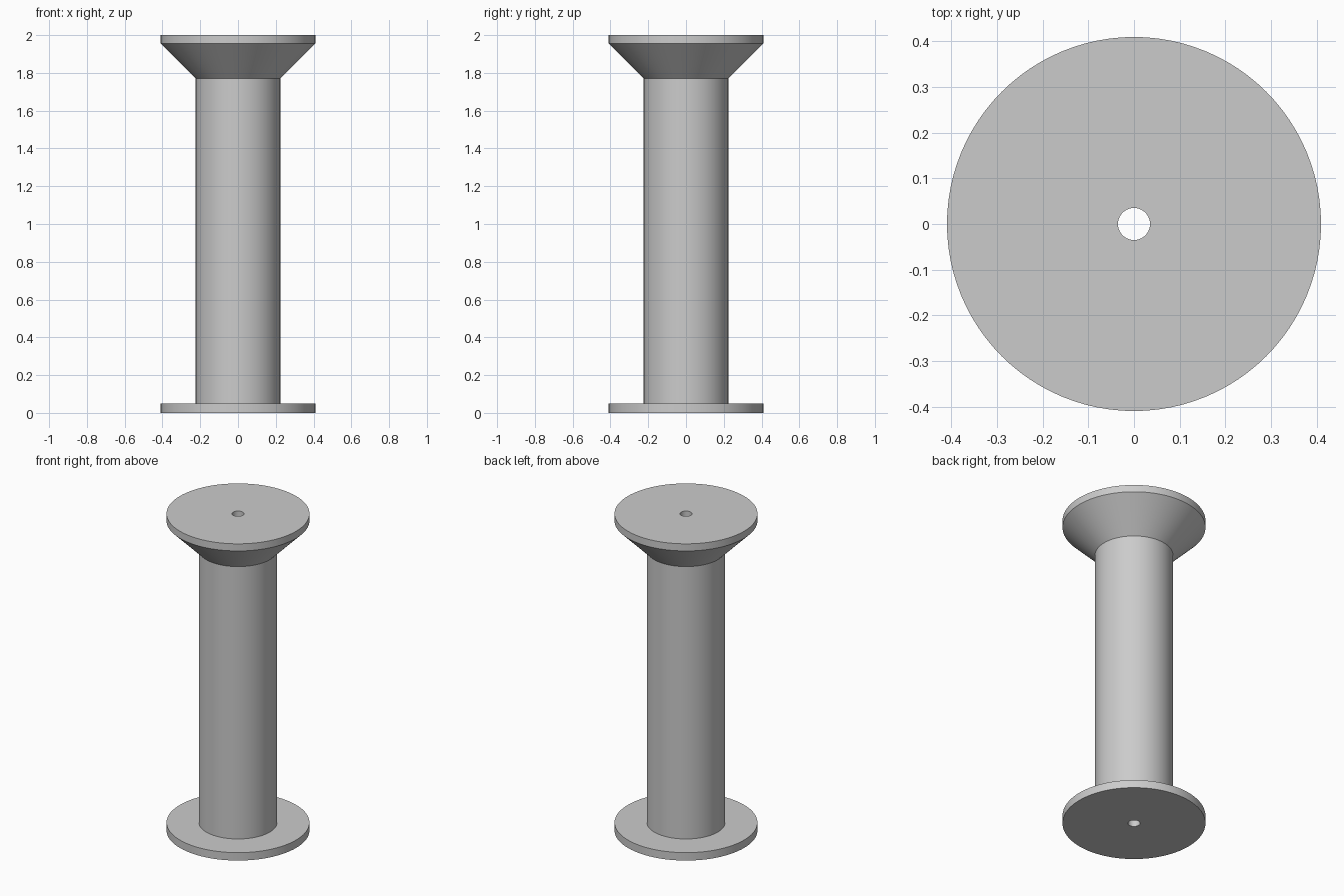
import bpy, bmesh, math

if "Cube" in bpy.data.objects:
    bpy.data.objects.remove(bpy.data.objects["Cube"])

SEGMENTS = 96
BORE, CORE, RIM = 0.035, 0.224, 0.409

grey = bpy.data.materials.new("light_grey")
grey.diffuse_color = (0.6, 0.6, 0.6, 1.0)
grey.use_nodes = True
grey.node_tree.nodes["Principled BSDF"].inputs["Base Color"].default_value = grey.diffuse_color

# Closed cross-section: base flange, core, flared top flange, central bore
profile = [(BORE, 0), (RIM, 0), (RIM, 0.05), (CORE, 0.05),
           (CORE, 1.77), (RIM, 1.955), (RIM, 2), (BORE, 2)]


def lathe(name, points, mat):
    """Revolve a closed (radius, height) loop around z."""
    bm = bmesh.new()
    rings = []
    for i in range(SEGMENTS):
        a = 2 * math.pi * i / SEGMENTS
        rings.append([bm.verts.new((r * math.cos(a), r * math.sin(a), z))
                      for r, z in points])
    n = len(points)
    for i in range(SEGMENTS):
        a, b = rings[i], rings[(i + 1) % SEGMENTS]
        for j in range(n):
            k = (j + 1) % n
            bm.faces.new((a[j], b[j], b[k], a[k]))
    bmesh.ops.recalc_face_normals(bm, faces=bm.faces)
    mesh = bpy.data.meshes.new(name)
    bm.to_mesh(mesh)
    bm.free()
    mesh.materials.append(mat)
    obj = bpy.data.objects.new(name, mesh)
    bpy.context.collection.objects.link(obj)
    return obj


# Spool body with a through hole
spool = lathe("spool", profile, grey)
bpy.context.view_layer.objects.active = spool
spool.select_set(True)
bpy.ops.object.shade_smooth_by_angle(angle=math.radians(30))
